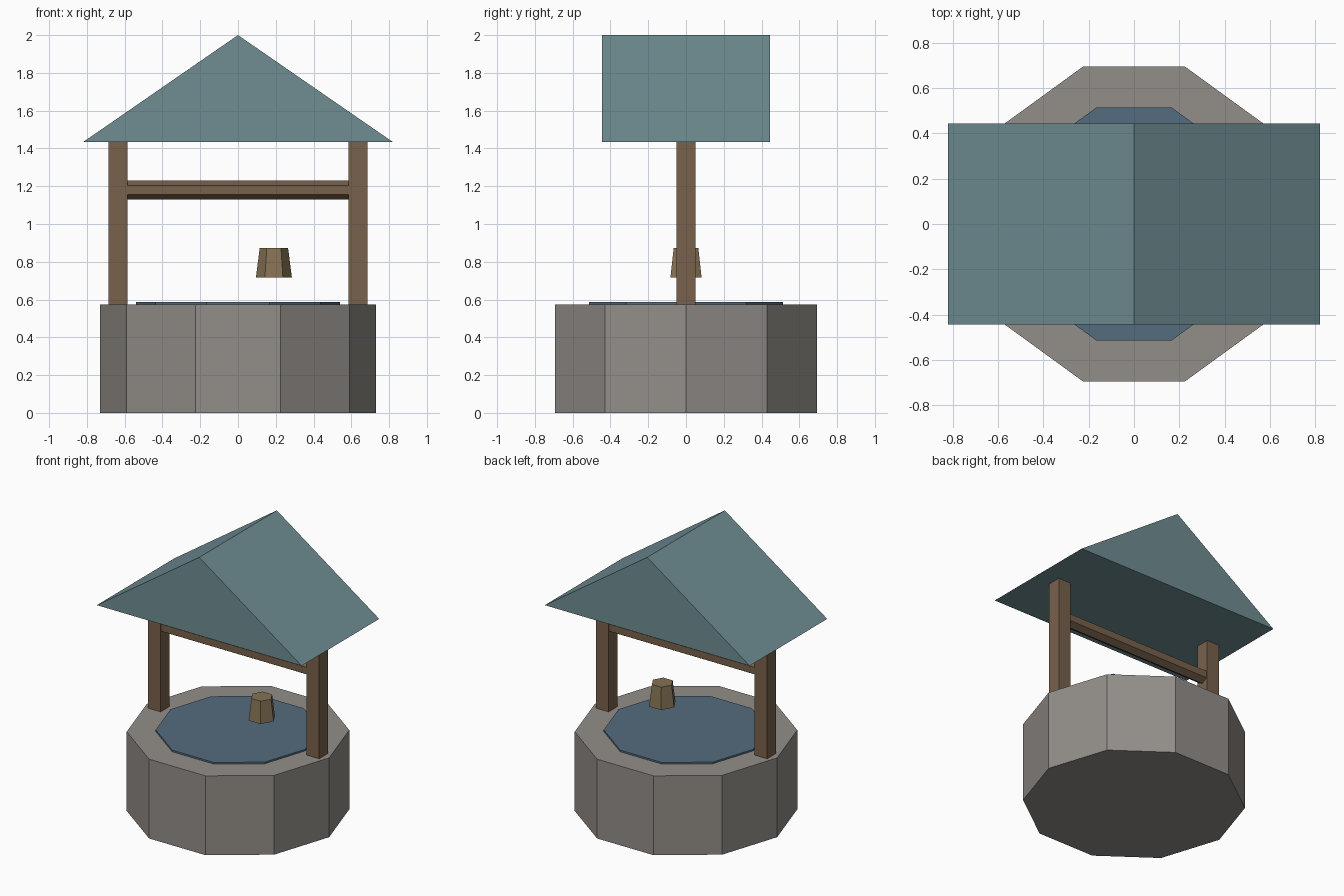
import bpy, bmesh
from math import cos, sin, pi

if "Cube" in bpy.data.objects:
    bpy.data.objects.remove(bpy.data.objects["Cube"])


def material(name, rgb):
    m = bpy.data.materials.new(name)
    m.diffuse_color = (*rgb, 1)
    m.use_nodes = True
    m.node_tree.nodes["Principled BSDF"].inputs["Base Color"].default_value = m.diffuse_color
    return m


STONE = material("stone", (0.29, 0.27, 0.25))
WATER = material("water", (0.09, 0.15, 0.21))
WOOD = material("wood", (0.19, 0.12, 0.07))
PAIL = material("pail_wood", (0.24, 0.17, 0.09))
TILE = material("roof_tile", (0.16, 0.27, 0.29))


def loft(name, start, end, mat):
    """Closed flat-shaded solid between two matching outlines."""
    bm = bmesh.new()
    a = [bm.verts.new(p) for p in start]
    b = [bm.verts.new(p) for p in end]
    n = len(a)
    bm.faces.new(a)
    bm.faces.new(b)
    for i in range(n):
        j = (i + 1) % n
        bm.faces.new((a[i], a[j], b[j], b[i]))
    bmesh.ops.recalc_face_normals(bm, faces=bm.faces)
    mesh = bpy.data.meshes.new(name)
    bm.to_mesh(mesh)
    bm.free()
    mesh.materials.append(mat)
    obj = bpy.data.objects.new(name, mesh)
    bpy.context.collection.objects.link(obj)
    return obj


def ring(n, r, z, x=0):
    return [(x + r * cos(2 * pi * i / n), r * sin(2 * pi * i / n), z) for i in range(n)]


# Ten-sided stone base and the water disc on it
loft("stone_base", ring(10, 0.73, 0), ring(10, 0.73, 0.574), STONE)
loft("water", ring(10, 0.54, 0.56), ring(10, 0.54, 0.586), WATER)

# Square posts
for side, x in (("left", -0.635), ("right", 0.635)):
    square = [(x + sx * 0.05, sy * 0.05) for sx, sy in ((-1, -1), (1, -1), (1, 1), (-1, 1))]
    loft(side + "_post", [(*p, 0.574) for p in square], [(*p, 1.434) for p in square], WOOD)

# Hexagonal winding beam between the posts
hexagon = [(0.05 * sin(i * pi / 3), 1.18 + 0.05 * cos(i * pi / 3)) for i in range(6)]
loft("winding_beam", [(-0.59, *p) for p in hexagon], [(0.59, *p) for p in hexagon], WOOD)

# Hexagonal bucket, wider at the bottom
loft("bucket", ring(6, 0.095, 0.718, 0.19), ring(6, 0.075, 0.874, 0.19), PAIL)

# Gabled roof
gable = [(-0.82, 1.434), (0.82, 1.434), (0, 2.0)]
loft("roof", [(x, -0.444, z) for x, z in gable], [(x, 0.444, z) for x, z in gable], TILE)
